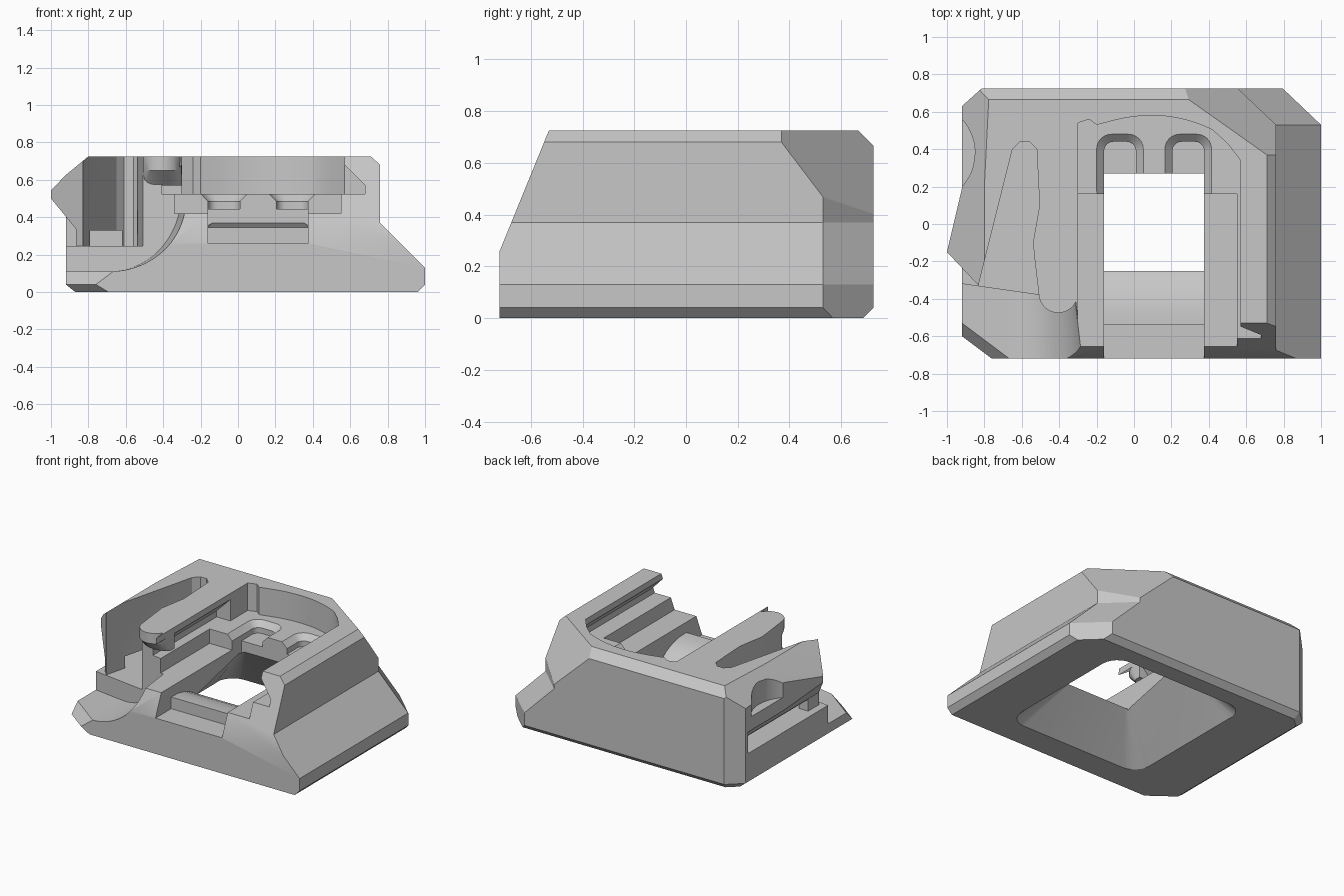
import bpy, bmesh
from math import sin, cos, radians
from mathutils import Vector

if "Cube" in bpy.data.objects:
    bpy.data.objects.remove(bpy.data.objects["Cube"])

grey = bpy.data.materials.new("mid grey plastic")
grey.use_nodes = True
grey.diffuse_color = (0.57, 0.57, 0.57, 1)
grey.node_tree.nodes["Principled BSDF"].inputs["Base Color"].default_value = (0.57, 0.57, 0.57, 1)


def loft(name, rings):
    """Closed solid through matching rings of 3D points."""
    bm = bmesh.new()
    rows = [[bm.verts.new(p) for p in ring] for ring in rings]
    n = len(rows[0])
    for a, b in zip(rows, rows[1:]):
        for i in range(n):
            j = (i + 1) % n
            bm.faces.new((a[i], a[j], b[j], b[i]))
    bm.faces.new(rows[0][::-1])
    bm.faces.new(rows[-1])
    bmesh.ops.recalc_face_normals(bm, faces=bm.faces)
    mesh = bpy.data.meshes.new(name)
    bm.to_mesh(mesh)
    bm.free()
    mesh.materials.append(grey)
    ob = bpy.data.objects.new(name, mesh)
    bpy.context.collection.objects.link(ob)
    return ob


def prism(name, pts, axis, lo, hi):
    """Extrude a 2D outline along one axis."""
    place = {"x": lambda p, t: (t, p[0], p[1]),
             "y": lambda p, t: (p[0], t, p[1]),
             "z": lambda p, t: (p[0], p[1], t)}[axis]
    return loft(name, [[place(p, t) for p in pts] for t in (lo, hi)])


def box(name, x, y, z):
    return prism(name, [(x[0], y[0]), (x[1], y[0]), (x[1], y[1]), (x[0], y[1])], "z", *z)


def arc(cx, cy, r, a0, a1, steps=12):
    return [(cx + r * cos(radians(a0 + (a1 - a0) * i / steps)),
             cy + r * sin(radians(a0 + (a1 - a0) * i / steps))) for i in range(steps + 1)]


def round_rect(x0, x1, y0, y1, r, z, tilt=0):
    pts = (arc(x1 - r, y1 - r, r, 0, 90, 6) + arc(x0 + r, y1 - r, r, 90, 180, 6)
           + arc(x0 + r, y0 + r, r, 180, 270, 6) + arc(x1 - r, y0 + r, r, 270, 360, 6))
    return [(x, y, z + tilt * (y - y0)) for x, y in pts]


def slice_off(ob, point, normal):
    """Remove everything beyond a plane and cap the cut."""
    bm = bmesh.new()
    bm.from_mesh(ob.data)
    cut = bmesh.ops.bisect_plane(bm, geom=bm.verts[:] + bm.edges[:] + bm.faces[:], dist=1e-5,
                                 plane_co=point, plane_no=Vector(normal), clear_outer=True)
    edges = [e for e in cut["geom_cut"] if isinstance(e, bmesh.types.BMEdge)]
    bmesh.ops.edgeloop_fill(bm, edges=edges)
    bmesh.ops.recalc_face_normals(bm, faces=bm.faces)
    bm.to_mesh(ob.data)
    bm.free()


def combine(ob, tool, operation="DIFFERENCE"):
    tool.hide_render = True
    mod = ob.modifiers.new("shape", "BOOLEAN")
    mod.operation = operation
    mod.solver = "EXACT"
    mod.object = tool
    bpy.context.view_layer.objects.active = ob
    bpy.ops.object.modifier_apply(modifier=mod.name)
    bpy.data.objects.remove(tool)


# Outer shell: cross-section with flared right flange and left wing
body = prism("housing", [(-.87, 0), (.96, 0), (1, .04), (1, .13), (.76, .37), (.76, .68),
                         (.71, .725), (-.8, .725), (-1, .56), (-1, .5), (-.92, .4),
                         (-.92, .04)], "y", -.72, .725)
slice_off(body, (0, -.72, .26), (0, -.465, .19))       # sloping front
slice_off(body, (0, .665, .725), (0, 1, 1))            # rear top bevel
slice_off(body, (0, .685, 0), (0, 1, -1))              # rear bottom bevel
slice_off(body, (-.92, .63, 0), (-.09, .1, 0))         # rear left corner
slice_off(body, (-.92, .63, .04), (-.67, .74, -1))     # rear left corner, bottom bevel
slice_off(body, (-.81, 0, .725), (-1, .05, 1))         # wing top
slice_off(body, (.71, .37, .725), (.578, .817, .62))   # sloping rear right corner

# Rear right corner chamfer follows the flange slope
corner = [(1.1, .435), (.7, .815), (1.3, .9)]
combine(body, loft("corner_cut", [[(x + dx, y, z) for x, y in corner] for z, dx in
                                  ((-.1, 0), (.13, 0), (.37, -.24), (.9, -.24))]))

# Front left corner, bevelled above and below its widest line
toe = [(-1.08, -.48), (-.6, -.84), (-1.1, -.95)]
combine(body, loft("toe_cut", [[(x + .6 * d, y + .8 * d, z) for x, y in toe] for z, d in
                               ((-.02, .06), (.04, 0), (.12, .064))]))

# Left wing tapers, with a round finger notch
combine(body, prism("wing_rear_cut", [(-1, -.15), (-.92, .19), (-.92, .9), (-1.2, .9),
                                      (-1.2, -.15)], "z", .2, 1))
combine(body, prism("wing_front_cut", [(-1.1, -.044), (-.83, -.33), (-.83, -.5),
                                       (-1.1, -.5)], "z", .245, 1))
combine(body, prism("notch_cut", arc(-1.116, .38, .266, 0, 345, 47), "z", .5, 1))

# Wing underside, and the side window that opens into the slot
combine(body, prism("wing_under_cut", [(-1.1, .245), (-.865, .245), (-.865, .335),
                                       (-1, .5), (-1.1, .5)], "y", -.5, .6))
combine(body, box("side_window_cut", (-1.1, -.62), (-.17, .58), (.245, .33)))

# Wedge-shaped slot behind the wing
combine(body, prism("wedge_cut", [(-.83, -.45), (-.83, -.32), (-.65, .4), (-.61, .44),
                                  (-.56, .44), (-.52, .4), (-.505, .1), (-.54, -.1),
                                  (-.53, -.2), (-.5, -.45)], "z", .245, 1))

# Curved trough at the front left, narrowing to a slanted step at its back
trough = [(-1.1, .9), (-1.1, .11)] + arc(-.68, .53, .42, 270, 345, 18) + [(-.27, .9)]
narrow = [(x if x < -.68 else -.68 + (x + .68) * .9, z) for x, z in trough]
combine(body, loft("trough_cut", [[(x, -.75, z) for x, z in trough],
                                  [(x, -.32 - .143 * (x + .92), z) for x, z in narrow]]))

# Undercut rail pocket with an arched rear wall
combine(body, prism("rail_cut", [(-.41, .525), (.68, .525), (.68, .57), (.57, .68), (.57, .9),
                                 (-.3, .9), (-.3, .68), (-.41, .57)], "y", -.9, .34))
arch = [(-.3, .2), (-.3, .54), (-.24, .56), (-.2, .53)]
arch += [(-.14 + .04 * i, .58 - .0016 * (i - 6) ** 2 * (.6 if i < 6 else .75)) for i in range(15)]
arch += [(.5, .43), (.57, .34), (.57, .2)]
combine(body, prism("arch_cut", arch, "z", .525, 1))
combine(body, box("tray_cut", (-.34, .55), (-.9, .16), (.42, .6)))

# Twin rounded slots behind the opening, with flared rims
for x in (-.075, .29):
    combine(body, loft("slot_cut", [round_rect(x - w, x + w, .1, y, r, z) for w, y, r, z in
                                    ((.085, .44, .05, .445), (.085, .44, .05, .485),
                                     (.125, .48, .08, .525), (.125, .48, .08, .6))]))

# Flared opening underneath, window, and front bar with a rounded top
combine(body, loft("hopper_cut", [round_rect(-.48, .64, -.54, .57, .13, -.01),
                                  round_rect(-.16, .375, -.25, .27, .03, .25, .23)]))
bar = [(-.9, .26), (-.54, .26), (-.54, .345), (-.46, .342), (-.38, .325), (-.31, .295),
       (-.25, .25), (-.25, .2), (.27, .2), (.27, .6), (-.9, .6)]
combine(body, prism("window_cut", bar, "x", -.16, .375))

# Overhanging round tip of the long arm, with a sloping underside
tip = [(-.3, -.3)] + arc(-.405, -.37, .105, 0, -180, 14) + [(-.51, -.3)]
combine(body, loft("arm_tip", [[(x, -.3 + (y + .3) * s, z) for x, y in tip] for z, s in
                               ((.57, .5), (.65, 1), (.725, 1))]), "UNION")

bpy.ops.object.select_all(action="DESELECT")
body.select_set(True)
bpy.context.view_layer.objects.active = body
bpy.ops.object.shade_smooth_by_angle(angle=radians(28))
